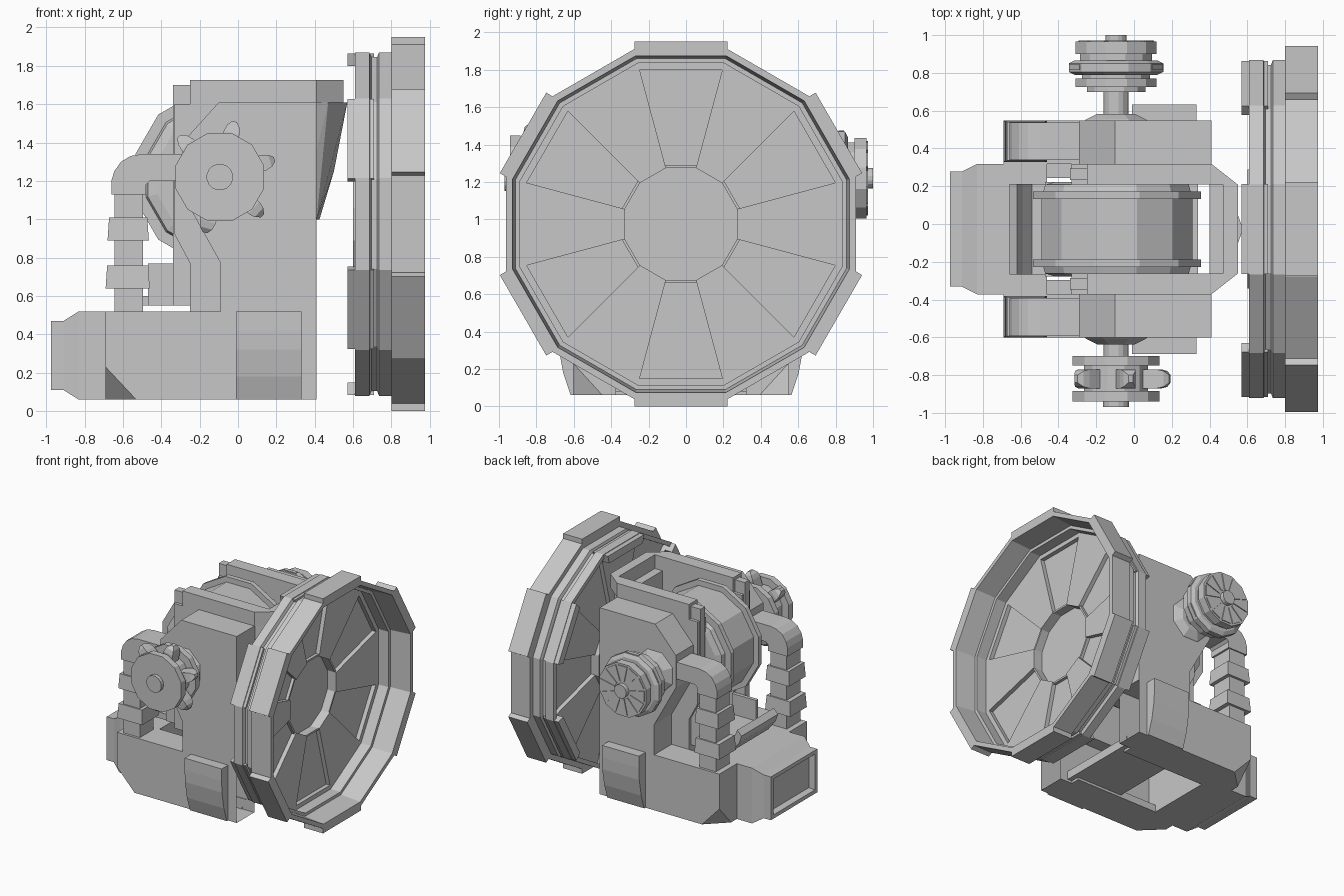
import bpy, bmesh, math
from mathutils import Vector

if "Cube" in bpy.data.objects:
    bpy.data.objects.remove(bpy.data.objects["Cube"])

YC = -0.027                      # symmetry plane of the body
grey = bpy.data.materials.new("plain_grey")
grey.diffuse_color = (0.57, 0.57, 0.57, 1)
grey.use_nodes = True
grey.node_tree.nodes["Principled BSDF"].inputs["Base Color"].default_value = grey.diffuse_color


def finish(name, bm, open_dir=None):
    bmesh.ops.recalc_face_normals(bm, faces=bm.faces[:])
    if open_dir:                 # leave the side facing this way open
        gone = [f for f in bm.faces if f.normal.dot(Vector(open_dir)) > .99]
        bmesh.ops.delete(bm, geom=gone, context="FACES")
    me = bpy.data.meshes.new(name)
    bm.to_mesh(me)
    bm.free()
    me.materials.append(grey)
    ob = bpy.data.objects.new(name, me)
    bpy.context.collection.objects.link(ob)
    return ob


def hull(name, pts, open_dir=None):
    bm = bmesh.new()
    for p in pts:
        bm.verts.new(p)
    bmesh.ops.convex_hull(bm, input=bm.verts[:])
    bmesh.ops.dissolve_limit(bm, angle_limit=0.01, verts=bm.verts[:], edges=bm.edges[:])
    return finish(name, bm, open_dir)


def box(name, x0, x1, y0, y1, z0, z1):
    return hull(name, [(x, y, z) for x in (x0, x1) for y in (y0, y1) for z in (z0, z1)])


def prism(name, poly, lo, hi, axis="y"):
    """Extrude a flat outline: (x,z) along y, (x,y) along z, (y,z) along x."""
    place = {"y": lambda p, t: (p[0], t, p[1]), "z": lambda p, t: (p[0], p[1], t),
             "x": lambda p, t: (t, p[0], p[1])}[axis]
    bm = bmesh.new()
    a, b = ([bm.verts.new(place(p, t)) for p in poly] for t in (lo, hi))
    bm.faces.new(a)
    bm.faces.new(b)
    n = len(poly)
    for i in range(n):
        j = (i + 1) % n
        bm.faces.new((a[i], a[j], b[j], b[i]))
    return finish(name, bm)


def polar(axis, c, t, r, ang):
    u, v = r * math.cos(ang), r * math.sin(ang)
    return (t, c[0] + u, c[1] + v) if axis == "x" else (c[0] + u, t, c[1] + v)


def lathe(name, prof, axis, c, n=12, closed=False):
    """Turn a (position, flat-side radius) profile into an n-sided solid."""
    bm = bmesh.new()
    k = 1 / math.cos(math.pi / n)
    rings = [[bm.verts.new(polar(axis, c, t, r * k, math.tau * (i + .5) / n)) for i in range(n)]
             for t, r in prof]
    pairs = list(zip(rings, rings[1:])) + ([(rings[-1], rings[0])] if closed else [])
    for a, b in pairs:
        for i in range(n):
            j = (i + 1) % n
            bm.faces.new((a[i], a[j], b[j], b[i]))
    if not closed:
        bm.faces.new(rings[0])
        bm.faces.new(rings[-1])
    return finish(name, bm)


def sector(name, axis, c, k, t0, t1, r0, r1, straight=False, shrink=1.0):
    """One of twelve segments between two flat-side radii."""
    h, a = math.tan(math.pi / 12) * shrink, math.radians(30 * k)
    pts = []
    for t in (t0, t1):
        for r in (r0, r1):
            w = (r0 if straight else r) * h
            for s in (-w, w):
                pts.append(polar(axis, c, t, math.hypot(r, s), a + math.atan2(s, r)))
    return hull(name, pts)


# --- large twelve-sided dish ---
DC = (YC, 0.975)
lathe("dish_rim", [(.61, .86), (.61, .895), (.685, .895), (.695, .87), (.725, .87), (.735, .895),
                   (.80, .895), (.80, .935), (.975, .935), (.975, .90), (.80, .885),
                   (.80, .86)], "x", DC, closed=True)
for k in range(12):
    if k % 2:
        sector("rim_clamp", "x", DC, k, .80, .975, .90, .975, straight=True, shrink=1.03)
        sector("rim_back_tab", "x", DC, k, .57, .71, .825, .89)
        sector("dish_panel", "x", DC, k, .635, .675, .30, .83)
    else:
        sector("dish_panel", "x", DC, k, .67, .71, .30, .87)
lathe("dish_hub", [(.60, .31), (.63, .31)], "x", DC)
lathe("hub_wall", [(.60, .30), (.60, .315), (.70, .315), (.70, .30)], "x", DC, closed=True)

# --- base: nose, side rails, floor ---
bm = bmesh.new()
for x, w, z0, z1 in ((-.975, .305, .11, .47), (-.91, .305, .11, .47), (-.83, .345, .06, .52),
                     (-.46, .345, .06, .52)):
    for s in (-w, w):
        for z in (z0, z1):
            bm.verts.new((x, YC + s, z))
v = bm.verts[:]
loops = [[v[i], v[i + 1], v[i + 3], v[i + 2]] for i in (0, 4, 8, 12)]
for a, b in zip(loops, loops[1:]):
    for i in range(4):
        j = (i + 1) % 4
        bm.faces.new((a[i], a[j], b[j], b[i]))
end = bm.faces.new(loops[0])
bm.faces.new(loops[-1])
bmesh.ops.recalc_face_normals(bm, faces=bm.faces[:])
bmesh.ops.inset_region(bm, faces=[end], thickness=.045)
bmesh.ops.inset_region(bm, faces=[end], thickness=.012, depth=-.05)
finish("nose", bm)
box("floor_plate", -.12, .34, YC - .35, YC + .35, .08, .15)

ELBOW = [(-.66, 1.13), (-.66, 1.20), (-.645, 1.25), (-.61, 1.30), (-.56, 1.33), (-.50, 1.34),
         (-.27, 1.34), (-.27, 1.20), (-.46, 1.20), (-.48, 1.18), (-.48, 1.13)]
TOWER = [(-.09, .515), (-.09, .77), (-.29, 1.13), (-.29, 1.40), (-.10, 1.61), (.41, 1.61),
         (.41, .515)]
WALL = [(-.25, .45), (-.25, .77), (-.33, .92), (-.33, 1.60), (-.25, 1.60), (-.25, 1.725),
        (.41, 1.725), (.41, .45)]
for s in (-1, 1):
    def Y(d):
        return YC + s * d
    # side rail with one cut bottom corner, open towards the dish
    i, o = Y(.345), Y(.575)
    hull("side_rail", [(.41, y, z) for y in (i, o) for z in (.06, .52)] +
         [(-.69, i, .52), (-.69, o, .52), (-.69, i, .06), (-.69, Y(.42), .06),
          (-.69, o, .23), (-.53, o, .06)], (1, 0, 0))
    box("rail_lip", -.46, .30, Y(.27), Y(.35), .06, .12)
    prism("tower", TOWER, i, o)
    prism("inner_wall", WALL, Y(.235), Y(.345))
    box("wall_post", -.34, -.25, Y(.26), Y(.32), .55, 1.70)
    # bulging pad on the outside of the rail
    prism("side_pad", [(o, .06), (Y(.59), .06), (Y(.63), .18), (Y(.655), .32), (Y(.66), .42),
                       (Y(.66), .52), (o, .52)], -.01, .33, "x")
    # jointed pipe
    prism("pipe_elbow", ELBOW, Y(.365), Y(.565))
    box("pipe", -.645, -.495, Y(.375), Y(.555), .515, 1.14)
    for z, x0, x1 in ((.64, -.69, -.46), (.89, -.68, -.465)):
        hull("pipe_collar", [(x, Y(d), z + h) for h, g in ((0, 0), (.12, .008))
                             for x in (x0 + g, x1 - g) for d in (.355 + g, .575 - g)])
    # axle boss and shaft
    lathe("axle_boss", [(Y(.57), .17), (Y(.58), .16), (Y(.61), .10)], "y", (-.095, 1.22), 8)
    lathe("axle_shaft", [(Y(.22), .067), (Y(.74), .067)], "y", (-.095, 1.22), 16)

# --- collar joining the walls, with a prow under it ---
prism("collar_top", [(.41, YC + .345), (.55, YC + .235), (.55, YC - .235), (.41, YC - .345),
                     (.41, YC - .235), (.47, YC - .235), (.47, YC + .235), (.41, YC + .235)],
      1.61, 1.725, "z")
prow = [(x, YC + d, z) for d in (-.02, .02) for x, z in ((.57, 1.61), (.50, 1.25), (.425, 1.0))]
for d in (-1, 1):
    prow += [(.47, YC + d * .295, 1.61), (.41, YC + d * .34, 1.36), (.41, YC + d * .34, 1.0),
             (.40, YC + d * .34, 1.0), (.40, YC + d * .34, 1.61)]
hull("prow", prow)

# --- drum between the walls ---
lathe("drum", [(YC + d, r) for d, r in
               ((-.25, .33), (-.235, .38), (-.20, .39), (-.20, .445), (-.16, .445), (-.16, .40),
                (.16, .40), (.16, .445), (.20, .445), (.20, .39), (.235, .38), (.25, .33))],
      "y", (-.09, 1.22))

# --- scoop under the drum ---
prism("scoop", [(-.66, .70), (-.64, .64), (-.57, .55), (-.25, .55), (-.25, .60), (-.54, .60),
                (-.59, .67), (-.62, .74)], YC - .24, YC + .24)
for s in (-1, 1):
    box("scoop_cheek", -.47, -.25, YC + s * .22, YC + s * .25, .55, .77)

# --- axle pods ---
PC = (-.095, 1.22)
lathe("rear_pod", [(.70, .155), (.725, .155), (.725, .215), (.77, .215), (.77, .18), (.79, .18),
                   (.79, .22), (.805, .25), (.85, .25), (.865, .22), (.865, .19), (.90, .19),
                   (.90, .215), (.965, .215)], "y", PC)
lathe("rear_cap", [(.95, .055), (1.0, .055)], "y", PC, 16)
for k in range(12):
    sector("rear_cap_rib", "y", PC, k, .96, .972, .07, .20, shrink=.8)
    if k % 2:
        sector("rear_pod_lug", "y", PC, k, .815, .845, .24, .256, shrink=.8)
lathe("front_pod", [(-.70, .23), (-.75, .23), (-.75, .17), (-.885, .17), (-.885, .23),
                    (-.94, .23)], "y", PC)
lathe("front_cap", [(-.93, .068), (-.97, .068)], "y", PC, 16)
for deg in (18, 75, 135, 255, 318):
    a = math.radians(deg)
    pts = []
    for r, w, d in ((.15, .045, .05), (.24, .042, .05), (.275, .033, .042), (.30, .012, .02)):
        for sw in (-w, w):
            for sd in (-d, d):
                pts.append((PC[0] + r * math.cos(a) - sw * math.sin(a), -.82 + sd,
                            PC[1] + r * math.sin(a) + sw * math.cos(a)))
    hull("front_knob", pts)
